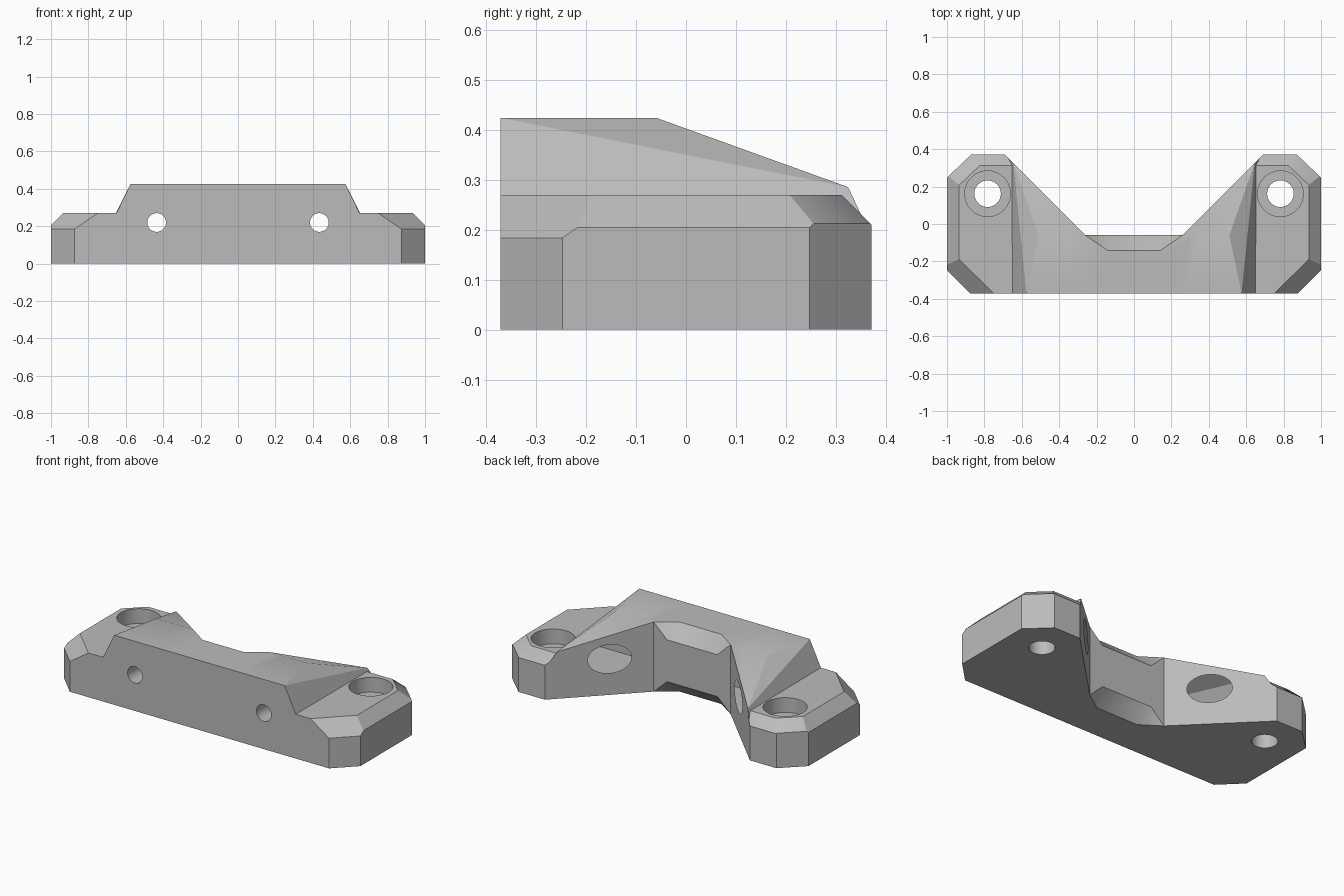
import bpy, bmesh, math
from mathutils import Vector, Matrix

if "Cube" in bpy.data.objects:
    bpy.data.objects.remove(bpy.data.objects["Cube"], do_unlink=True)

FRONT, BACK, WALL = -0.372, 0.372, -0.06
WING_Z, TOP_Z = 0.27, 0.425

grey = bpy.data.materials.new("light grey")
grey.use_nodes = True
grey.diffuse_color = (0.5, 0.5, 0.5, 1)
grey.node_tree.nodes["Principled BSDF"].inputs["Base Color"].default_value = (0.5, 0.5, 0.5, 1)


def to_object(name, bm):
    bmesh.ops.recalc_face_normals(bm, faces=bm.faces[:])
    mesh = bpy.data.meshes.new(name)
    bm.to_mesh(mesh)
    bm.free()
    mesh.materials.append(grey)
    ob = bpy.data.objects.new(name, mesh)
    bpy.context.collection.objects.link(ob)
    return ob


def hull(name, points, planes=()):
    """Convex solid round the points, trimmed by planes of three points each."""
    bm = bmesh.new()
    for p in points:
        bm.verts.new(p)
    res = bmesh.ops.convex_hull(bm, input=bm.verts[:])
    loose = {g for g in res["geom_interior"] + res["geom_unused"] if isinstance(g, bmesh.types.BMVert)}
    bmesh.ops.delete(bm, geom=list(loose), context='VERTS')
    bmesh.ops.dissolve_limit(bm, angle_limit=0.005, verts=bm.verts[:], edges=bm.edges[:])
    for a, b, c in planes:
        a, b, c = Vector(a), Vector(b), Vector(c)
        normal = (b - a).cross(c - a).normalized()
        if normal.z < 0:
            normal.negate()
        bmesh.ops.bisect_plane(bm, geom=bm.verts[:] + bm.edges[:] + bm.faces[:], dist=1e-5,
                               plane_co=a, plane_no=normal, clear_outer=True)
        bmesh.ops.holes_fill(bm, edges=[e for e in bm.edges if e.is_boundary])
    return to_object(name, bm)


def cylinder(name, start, end, radius):
    start, end = Vector(start), Vector(end)
    axis = end - start
    turn = axis.to_track_quat('Z', 'Y').to_matrix().to_4x4()
    bm = bmesh.new()
    bmesh.ops.create_cone(bm, cap_ends=True, segments=48, radius1=radius, radius2=radius,
                          depth=axis.length, matrix=Matrix.Translation((start + end) / 2) @ turn)
    return to_object(name, bm)


def combine(target, other, operation):
    mod = target.modifiers.new("combine", 'BOOLEAN')
    mod.operation, mod.solver, mod.object = operation, 'EXACT', other
    bpy.context.view_layer.objects.active = target
    bpy.ops.object.modifier_apply(modifier=mod.name)
    bpy.data.objects.remove(other, do_unlink=True)


# Central beam
body = hull("mounting_bracket", [(x, y, z) for x in (-0.35, 0.35)
                                 for y in (FRONT, WALL) for z in (0, TOP_Z)])

for s in (-1, 1):
    # Wing with chamfered rim
    outline = [(0.26, WALL), (0.692, BACK), (0.87, BACK), (1, 0.248),
               (1, -0.248), (0.875, FRONT), (0.26, FRONT)]
    rim = [((1, 0, 0.205), (1, 0.1, 0.205), (0.935, 0, WING_Z)),
           ((0.8, BACK, 0.21), (0.7, BACK, 0.21), (0.8, 0.312, WING_Z)),
           ((0.87, BACK, 0.213), (1, 0.248, 0.213), (0.88, 0.26, WING_Z)),
           ((0.875, FRONT, 0.184), (1, -0.248, 0.184), (0.75, FRONT, WING_Z))]
    wing = hull("wing", [(s * x, y, z) for x, y in outline for z in (0, WING_Z)],
                [[(s * x, y, z) for x, y, z in plane] for plane in rim])
    combine(body, wing, 'UNION')

    # Raised shoulder running back along the slanted inner wall
    shoulder = [(0.575, FRONT, TOP_Z), (0.51, WALL, TOP_Z), (0.26, WALL, TOP_Z),
                (0.26, FRONT, TOP_Z), (0.645, 0.325, 0.286), (0.65, FRONT, WING_Z),
                (0.677, 0.357, 0.218), (0.26, FRONT, 0.1), (0.26, WALL, 0.1),
                (0.65, FRONT, 0.1), (0.66, 0.34, 0.1)]
    combine(body, hull("shoulder", [(s * x, y, z) for x, y, z in shoulder]), 'UNION')

# Bevelled notch on the upper and lower back edges
for edge, up in ((TOP_Z, 1), (0, -1)):
    pts = []
    for s in (-1, 1):
        for y in (WALL, WALL + 0.01):
            pts += [(s * 0.26, y, edge), (s * 0.17, y, edge - up * 0.085), (s * 0.26, y, edge + up * 0.08)]
        pts += [(s * 0.14, -0.142, edge), (s * 0.14, -0.142, edge + up * 0.08)]
    combine(body, hull("notch", pts), 'DIFFERENCE')

# Counterbored holes, vertical in the wings and horizontal through the beam
for s in (-1, 1):
    x, y = s * 0.783, 0.162
    combine(body, cylinder("wing_hole", (x, y, -0.1), (x, y, 0.5), 0.071), 'DIFFERENCE')
    combine(body, cylinder("wing_counterbore", (x, y, 0.18), (x, y, 0.5), 0.122), 'DIFFERENCE')
    x, z = s * 0.435, 0.22
    combine(body, cylinder("beam_hole", (x, -0.5, z), (x, 0.5, z), 0.05), 'DIFFERENCE')
    combine(body, cylinder("beam_counterbore", (x, -0.2, z), (x, 0.5, z), 0.087), 'DIFFERENCE')

# Tidy coplanar faces and shade
bm = bmesh.new()
bm.from_mesh(body.data)
bmesh.ops.remove_doubles(bm, verts=bm.verts[:], dist=1e-4)
bm.to_mesh(body.data)
bm.free()
body.data.materials.clear()
body.data.materials.append(grey)
for p in body.data.polygons:
    p.material_index = 0
bpy.ops.object.select_all(action='DESELECT')
body.select_set(True)
bpy.context.view_layer.objects.active = body
bpy.ops.object.shade_smooth_by_angle(angle=math.radians(30))
